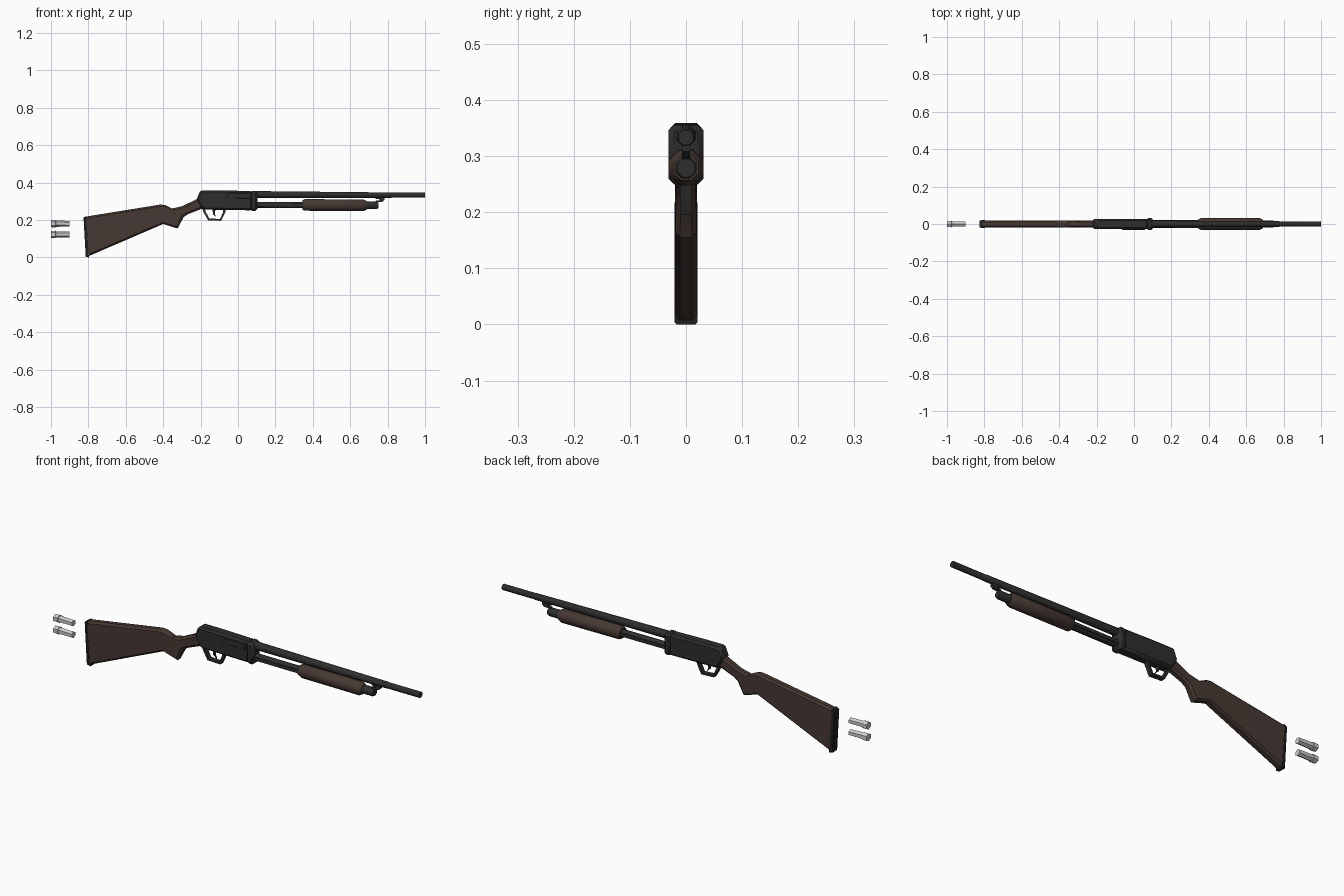
import bpy, bmesh, math

if "Cube" in bpy.data.objects:
    bpy.data.objects.remove(bpy.data.objects["Cube"])


def material(name, rgb):
    m = bpy.data.materials.new(name)
    m.diffuse_color = (*rgb, 1)
    m.use_nodes = True
    m.node_tree.nodes["Principled BSDF"].inputs["Base Color"].default_value = m.diffuse_color
    return m


WOOD = material("dark_wood", (0.062, 0.040, 0.033))
METAL = material("black_metal", (0.027, 0.027, 0.026))
RUBBER = material("rubber", (0.015, 0.014, 0.014))


def finish(name, bm, mat=None, angle=35):
    bmesh.ops.recalc_face_normals(bm, faces=bm.faces)
    mesh = bpy.data.meshes.new(name)
    bm.to_mesh(mesh)
    bm.free()
    ob = bpy.data.objects.new(name, mesh)
    bpy.context.collection.objects.link(ob)
    if mat:
        mesh.materials.append(mat)
    bpy.ops.object.select_all(action='DESELECT')
    ob.select_set(True)
    bpy.context.view_layer.objects.active = ob
    bpy.ops.object.shade_smooth_by_angle(angle=math.radians(angle))
    return ob


def skin(name, rings, mat, angle=35):
    """Join equal-length rings of points into a capped solid."""
    bm = bmesh.new()
    rows = [[bm.verts.new(p) for p in r] for r in rings]
    n = len(rows[0])
    for a, b in zip(rows, rows[1:]):
        for i in range(n):
            j = (i + 1) % n
            bm.faces.new((a[i], a[j], b[j], b[i]))
    bm.faces.new(rows[0])
    bm.faces.new(rows[-1])
    return finish(name, bm, mat, angle)


def tube(name, stations, mat, sides=8, y=0):
    """Turned part along x; stations are (x, z centre, radius)."""
    angs = [2 * math.pi * (i + 0.5) / sides for i in range(sides)]
    k = 1 / math.cos(math.pi / sides)
    return skin(name, [[(x, y + k * r * math.cos(a), z + k * r * math.sin(a)) for a in angs]
                       for x, z, r in stations], mat, 50)


def loft(name, sections, mat, c=0.45):
    """Chamfered blocks; sections are (x top, z top, x bottom, z bottom, half width)."""
    rings = []
    for xt, zt, xb, zb, w in sections:
        t = c * w / (zt - zb)
        ring = []
        for y, f in ((-w, t), (-w * (1 - c), 0), (w * (1 - c), 0), (w, t),
                     (w, 1 - t), (w * (1 - c), 1), (-w * (1 - c), 1), (-w, 1 - t)):
            ring.append((xb + (xt - xb) * f, y, zb + (zt - zb) * f))
        rings.append(ring)
    return skin(name, rings, mat)


def plate(name, pts, y0, y1, mat, bevel=0):
    """Side profile (x, z) extruded across y."""
    ob = skin(name, [[(x, y, z) for x, z in pts] for y in (y0, y1)], mat)
    if bevel:
        mod = ob.modifiers.new("bevel", 'BEVEL')
        mod.width = bevel
        mod.segments = 1
        mod.limit_method = 'ANGLE'
    return ob


# Shoulder stock, grip and butt pad
loft("stock", [(-0.812, 0.219, -0.797, 0.008, 0.020),
               (-0.415, 0.283, -0.400, 0.179, 0.020),
               (-0.392, 0.281, -0.323, 0.155, 0.019),
               (-0.352, 0.262, -0.290, 0.216, 0.018),
               (-0.300, 0.274, -0.268, 0.231, 0.017),
               (-0.215, 0.314, -0.190, 0.262, 0.020)], WOOD)
loft("butt_pad", [(-0.826, 0.214, -0.814, 0.004, 0.019),
                  (-0.812, 0.221, -0.797, 0.000, 0.0205)], RUBBER, 0.2)

# Receiver with front collar and side port
plate("receiver", [(-0.202, 0.359), (-0.222, 0.308), (-0.190, 0.256), (0.075, 0.252),
                   (0.075, 0.355), (-0.10, 0.359)], -0.028, 0.028, METAL, 0.009)
plate("receiver_collar", [(0.065, 0.250), (0.103, 0.249), (0.103, 0.355), (0.065, 0.357)],
      -0.031, 0.031, METAL, 0.010)
plate("ejection_port", [(-0.065, 0.318), (0.06, 0.315), (0.06, 0.345), (-0.05, 0.345)],
      -0.031, -0.02, METAL, 0.002)

# Barrel and magazine tube
tube("barrel", [(0.09, 0.337, 0.018), (0.82, 0.333, 0.0145), (0.822, 0.333, 0.0135),
                (1.0, 0.333, 0.0135)], METAL)
tube("magazine_tube", [(0.09, 0.281, 0.0165), (0.69, 0.279, 0.0165)], METAL)
tube("magazine_cap", [(0.67, 0.279, 0.019), (0.742, 0.279, 0.019), (0.75, 0.279, 0.016)], METAL)
plate("barrel_bracket", [(0.735, 0.296), (0.772, 0.298), (0.784, 0.308), (0.784, 0.325),
                         (0.735, 0.325), (0.735, 0.313), (0.758, 0.311), (0.755, 0.305), (0.735, 0.303)],
      -0.007, 0.007, METAL)

# Sliding fore-end and its action bars
tube("fore_end", [(0.345, 0.281, 0.026), (0.357, 0.281, 0.031), (0.672, 0.279, 0.031),
                  (0.69, 0.279, 0.022)], WOOD)
for side in (-1, 1):
    plate("action_bar", [(0.10, 0.272), (0.36, 0.272), (0.36, 0.288), (0.10, 0.288)],
          side * 0.016, side * 0.0205, METAL)

# Trigger guard: a closed band of rectangular section
outer = [(-0.192, 0.262), (-0.186, 0.246), (-0.160, 0.199), (-0.090, 0.196), (-0.066, 0.246), (-0.066, 0.262)]
inner = [(-0.178, 0.262), (-0.172, 0.243), (-0.154, 0.209), (-0.096, 0.206), (-0.079, 0.243), (-0.079, 0.262)]
skin("trigger_guard", [[(o[0], -0.011, o[1]), (o[0], 0.011, o[1]),
                        (i[0], 0.011, i[1]), (i[0], -0.011, i[1])]
                       for o, i in zip(outer, inner)], METAL)
plate("trigger", [(-0.137, 0.258), (-0.120, 0.258), (-0.124, 0.232), (-0.116, 0.216), (-0.133, 0.230)],
      -0.004, 0.004, METAL)

# Two loose shells behind the stock
for z in (0.181, 0.123):
    tube("shell", [(-1.0, z, 0.0165), (-0.976, z, 0.0175), (-0.974, z, 0.0145),
                   (-0.90, z - 0.001, 0.0135)], None, 6)
